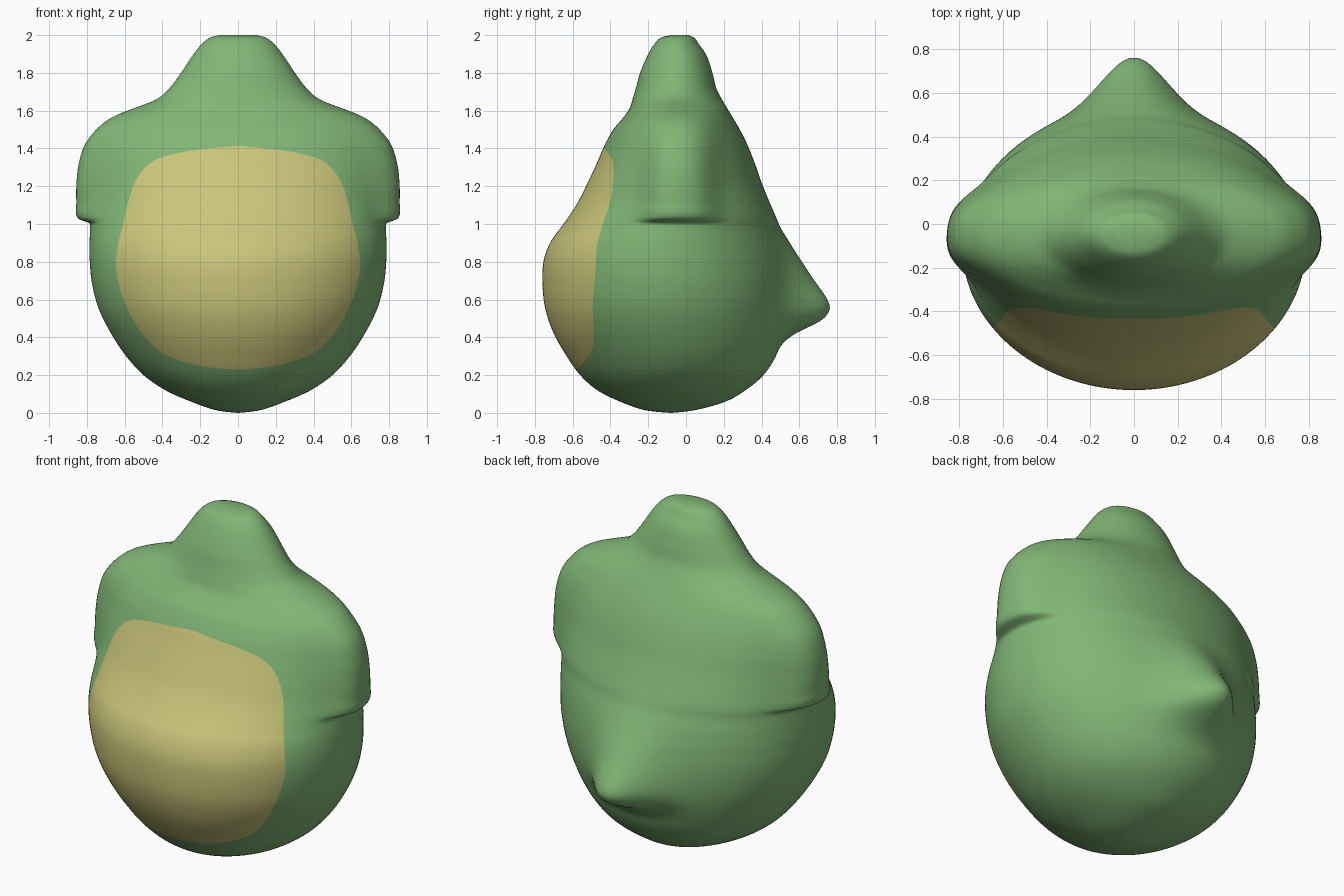
import bpy, bmesh, math

if "Cube" in bpy.data.objects:
    bpy.data.objects.remove(bpy.data.objects["Cube"])

# Body cross-sections: height, half width, front y, back y
BODY = [
    (0.0, 0.004, -0.084, -0.076), (0.015, 0.12, -0.22, 0.05), (0.06, 0.25, -0.35, 0.21),
    (0.12, 0.385, -0.47, 0.315), (0.20, 0.50, -0.56, 0.41), (0.30, 0.592, -0.632, 0.475),
    (0.42, 0.672, -0.70, 0.515), (0.55, 0.737, -0.745, 0.535), (0.68, 0.772, -0.76, 0.54),
    (0.80, 0.785, -0.755, 0.53), (0.90, 0.786, -0.72, 0.51), (0.98, 0.783, -0.664, 0.485),
    (1.04, 0.785, -0.62, 0.47), (1.12, 0.778, -0.57, 0.44), (1.22, 0.772, -0.52, 0.40),
    (1.32, 0.765, -0.473, 0.365), (1.42, 0.745, -0.43, 0.325), (1.50, 0.705, -0.385, 0.285),
    (1.56, 0.65, -0.335, 0.25), (1.61, 0.555, -0.30, 0.22), (1.66, 0.432, -0.283, 0.19),
    (1.72, 0.362, -0.265, 0.16), (1.80, 0.302, -0.243, 0.14), (1.89, 0.242, -0.205, 0.11),
    (1.95, 0.195, -0.17, 0.07), (1.985, 0.15, -0.135, 0.045), (2.0, 0.10, -0.08, 0.01)]
# Extra bulges by height: tail at the back, arm stumps at the sides
TAIL = [(0.28, 0), (0.36, 0.008), (0.42, 0.065), (0.49, 0.19), (0.55, 0.228), (0.61, 0.205),
        (0.70, 0.142), (0.80, 0.085), (0.90, 0.04), (1.02, 0.008), (1.12, 0)]
ARM = [(1.005, 0), (1.03, 0.062), (1.12, 0.078), (1.22, 0.083), (1.32, 0.078),
       (1.42, 0.066), (1.50, 0.045), (1.56, 0.025), (1.62, 0)]
# Belly outline: height, half width
BELLY = [(0.228, 0.0), (0.245, 0.18), (0.30, 0.365), (0.37, 0.465), (0.50, 0.56), (0.65, 0.622),
         (0.78, 0.646), (0.90, 0.633), (1.0, 0.608), (1.10, 0.585), (1.20, 0.555),
         (1.29, 0.50), (1.35, 0.415), (1.385, 0.27), (1.40, 0.15), (1.415, 0.0)]
SIDES, STEPS = 144, 6


def spline(rows, i, t):
    """Catmull-Rom point between rows i and i + 1."""
    p = [rows[max(0, min(len(rows) - 1, k))] for k in range(i - 1, i + 3)]
    return [b + 0.5 * t * (c - a + t * (2 * a - 5 * b + 4 * c - d + t * (3 * (b - c) + d - a)))
            for a, b, c, d in zip(*p)]


def lookup(table, z, outside=0.0):
    """Smooth value of a (height, value) table."""
    if z <= table[0][0] or z >= table[-1][0]:
        return outside
    for i in range(len(table) - 1):
        z0, z1 = table[i][0], table[i + 1][0]
        if z <= z1:
            def slope(k):
                a, b = table[max(0, k - 1)], table[min(len(table) - 1, k + 1)]
                return (b[1] - a[1]) / (b[0] - a[0])
            h = z1 - z0
            t = (z - z0) / h
            v0, v1 = table[i][1], table[i + 1][1]
            m0, m1 = slope(i) * h, slope(i + 1) * h
            return (v0 * (1 + 2 * t) * (1 - t) ** 2 + m0 * t * (1 - t) ** 2
                    + v1 * t * t * (3 - 2 * t) + m1 * t * t * (t - 1))


def material(name, rgb):
    m = bpy.data.materials.new(name)
    m.diffuse_color = (*rgb, 1)
    m.use_nodes = True
    m.node_tree.nodes["Principled BSDF"].inputs["Base Color"].default_value = m.diffuse_color
    return m


def belly_side(co):
    """Positive inside the belly patch."""
    if co.y > -0.2:
        return -1.0
    if co.z <= BELLY[0][0] or co.z >= BELLY[-1][0]:
        return -max(BELLY[0][0] - co.z, co.z - BELLY[-1][0]) - abs(co.x) - 1e-4
    return lookup(BELLY, co.z) - abs(co.x)


# Loft the body rings
bm = bmesh.new()
rings = []
params = [(i, s / STEPS) for i in range(len(BODY) - 1) for s in range(STEPS)]
params.append((len(BODY) - 2, 1.0))
for i, t in params:
    z, w, f, b = spline(BODY, i, t)
    tail, arm = max(0, lookup(TAIL, z)), max(0, lookup(ARM, z))
    ring = []
    for k in range(SIDES):
        a = 2 * math.pi * (k + 0.5) / SIDES
        x = w * math.sin(a)
        y = (f + b) / 2 - (b - f) / 2 * math.cos(a)
        if y > 0:
            y += tail * math.exp(-(x / 0.2) ** 2)
        x += math.copysign(arm, x) * math.exp(-((y + 0.035) / 0.19) ** 4) * min(1, abs(x) / 0.4)
        ring.append(bm.verts.new((x, y, z)))
    rings.append(ring)
for lo, hi in zip(rings, rings[1:]):
    for k in range(SIDES):
        n = (k + 1) % SIDES
        bm.faces.new((lo[k], lo[n], hi[n], hi[k]))
bm.faces.new(rings[0][::-1])
bm.faces.new(rings[-1])

# Cut the belly outline into the surface
cuts = []
for e in list(bm.edges):
    v0, v1 = e.verts
    g0, g1 = belly_side(v0.co), belly_side(v1.co)
    if g0 * g1 < 0:
        p, q = v0.co.copy(), v1.co.copy()
        lo, hi = 0.0, 1.0
        for _ in range(16):
            mid = (lo + hi) / 2
            if belly_side(p.lerp(q, mid)) * g0 > 0:
                lo = mid
            else:
                hi = mid
        cuts.append(bmesh.utils.edge_split(e, v0, min(0.98, max(0.02, lo)))[1])
bmesh.ops.connect_verts(bm, verts=cuts)
for face in bm.faces:
    face.smooth = True
    face.material_index = int(belly_side(face.calc_center_median()) > 0)
bmesh.ops.recalc_face_normals(bm, faces=bm.faces)

mesh = bpy.data.meshes.new("body")
bm.to_mesh(mesh)
bm.free()
mesh.materials.append(material("leaf green", (0.22, 0.47, 0.18)))
mesh.materials.append(material("belly yellow", (0.59, 0.56, 0.195)))
body = bpy.data.objects.new("body", mesh)
bpy.context.collection.objects.link(body)
